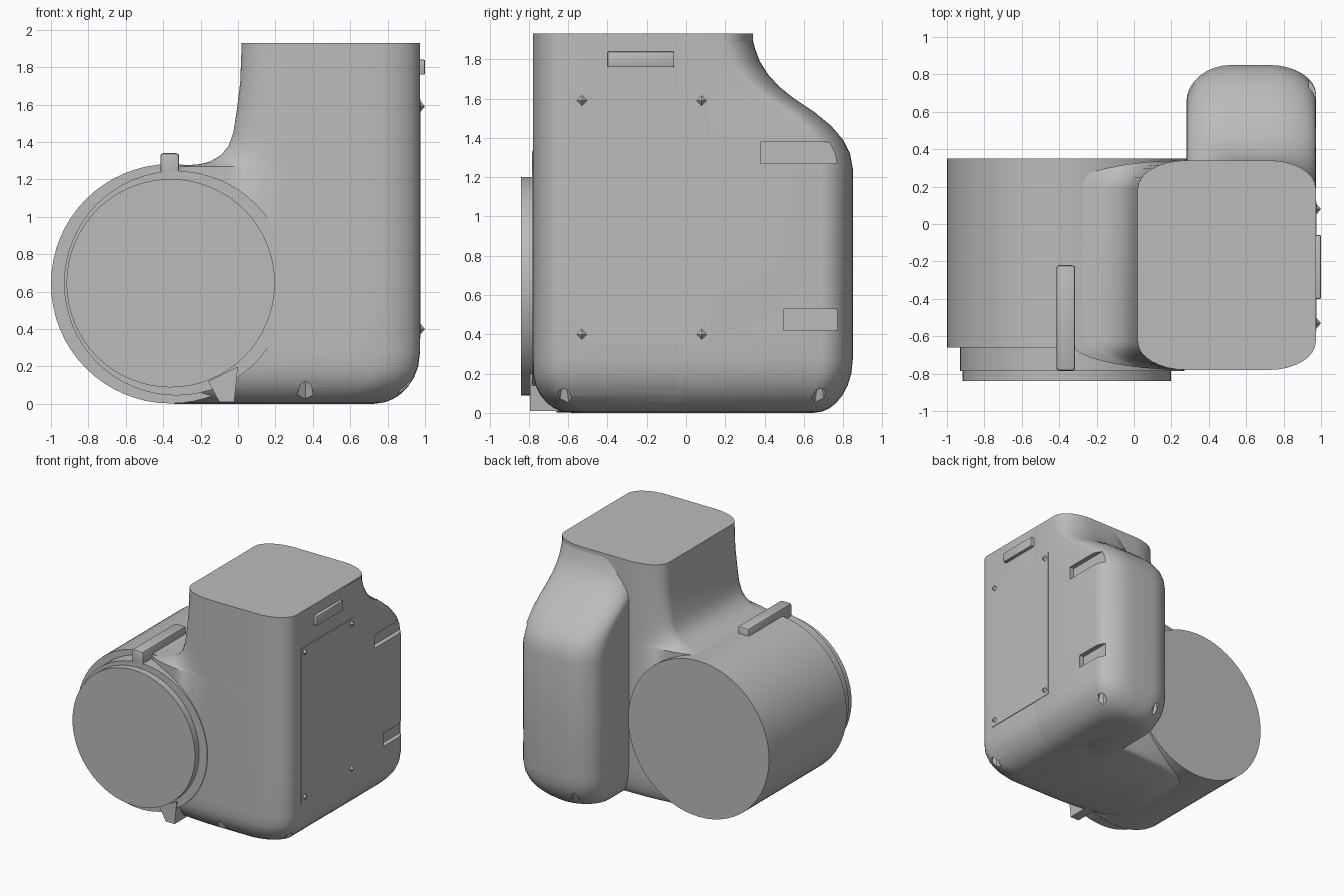
import bpy, bmesh, math
from mathutils import Vector

cube = bpy.data.objects.get("Cube")
if cube:
    bpy.data.objects.remove(cube, do_unlink=True)

grey = bpy.data.materials.new("plain_grey")
grey.use_nodes = True
GREY = (0.5, 0.5, 0.5, 1)
grey.diffuse_color = GREY
grey.node_tree.nodes["Principled BSDF"].inputs["Base Color"].default_value = GREY


def finish(name, bm, angle=35):
    bmesh.ops.recalc_face_normals(bm, faces=bm.faces)
    mesh = bpy.data.meshes.new(name)
    bm.to_mesh(mesh)
    bm.free()
    ob = bpy.data.objects.new(name, mesh)
    bpy.context.collection.objects.link(ob)
    mesh.materials.append(grey)
    smooth(ob, angle)
    return ob


def smooth(ob, angle=35):
    bpy.ops.object.select_all(action='DESELECT')
    ob.select_set(True)
    bpy.context.view_layer.objects.active = ob
    bpy.ops.object.shade_smooth_by_angle(angle=math.radians(angle))


def loft(name, rings):
    """Skin a stack of closed rings and cap both ends."""
    bm = bmesh.new()
    loops = [[bm.verts.new(p) for p in ring] for ring in rings]
    n = len(loops[0])
    for a, b in zip(loops, loops[1:]):
        for i in range(n):
            j = (i + 1) % n
            bm.faces.new((a[i], a[j], b[j], b[i]))
    bm.faces.new(loops[0])
    bm.faces.new(loops[-1])
    return finish(name, bm)


def outline(x0, x1, y0, y1, corners, z, steps=8):
    """Rectangle with elliptical corners, given as (rx, ry) from back right, anticlockwise."""
    ring = []
    signs = [(1, 1), (-1, 1), (-1, -1), (1, -1)]
    for k, ((sx, sy), (rx, ry)) in enumerate(zip(signs, corners)):
        cx = (x1 if sx > 0 else x0) - sx * rx
        cy = (y1 if sy > 0 else y0) - sy * ry
        for i in range(steps + 1):
            t = math.pi / 2 * (k + i / steps)
            ring.append((cx + rx * math.cos(t), cy + ry * math.sin(t), z))
    return ring


def under(z, height, depth):
    """Inset of the rounded bottom edge at a height."""
    u = max(0, 1 - z / height)
    return depth * (1 - math.sqrt(1 - u * u))


def cylinder(name, x, z, radius, y0, y1, sides=64):
    ring = [2 * math.pi * i / sides for i in range(sides)]
    return loft(name, [[(x + radius * math.cos(t), y, z + radius * math.sin(t))
                        for t in ring] for y in (y0, y1)])


def box(name, lo, hi, bevel=0):
    bm = bmesh.new()
    bmesh.ops.create_cube(bm, size=1)
    lo, hi = Vector(lo), Vector(hi)
    for v in bm.verts:
        v.co = (lo + hi) / 2 + v.co * (hi - lo)
    if bevel:
        bmesh.ops.bevel(bm, geom=bm.edges[:], offset=bevel, segments=2,
                        profile=0.5, affect='EDGES')
    return finish(name, bm)


def cone(name, base, direction, radius, depth, sides):
    bm = bmesh.new()
    bmesh.ops.create_cone(bm, cap_ends=True, segments=sides, radius1=radius,
                          radius2=0.004, depth=depth)
    turn = Vector((0, 0, 1)).rotation_difference(Vector(direction)).to_matrix()
    for v in bm.verts:
        v.co = turn @ (v.co + Vector((0, 0, depth / 2))) + Vector(base)
    return finish(name, bm)


def cut(target, cutter):
    cutter.hide_render = True
    mod = target.modifiers.new("cut", 'BOOLEAN')
    mod.operation = 'DIFFERENCE'
    mod.solver = 'EXACT'
    mod.object = cutter
    bpy.ops.object.select_all(action='DESELECT')
    target.select_set(True)
    bpy.context.view_layer.objects.active = target
    bpy.ops.object.modifier_apply(modifier=mod.name)
    bpy.data.objects.remove(cutter, do_unlink=True)


bottom = [0, 0.008, 0.025, 0.05, 0.09, 0.14, 0.2, 0.28]

# Main tower, flaring on its left side onto the barrel
left_edge = [(z, -0.34) for z in bottom] + [
    (0.7, -0.34), (1.27, -0.34), (1.282, -0.2), (1.295, -0.15), (1.33, -0.09),
    (1.38, -0.05), (1.45, -0.025), (1.58, -0.005), (1.72, 0.012), (1.93, 0.02)]
rings = []
for z, left in left_edge:
    d = under(z, 0.22, 0.2)
    dx = under(z, 0.28, 0.25)
    lc, rc = (0.28 - left, 0.15), (0.25, 0.15)
    rings.append(outline(left, 0.972 - dx, -0.78 + d, 0.34 - d * 0.3,
                         [rc, lc, lc, rc], z))
tower = loft("main_tower", rings)

# Rear bulge, sloping up into the tower
back_edge = [(z, 0.85) for z in bottom] + [
    (0.75, 0.85), (1.24, 0.85), (1.32, 0.835), (1.39, 0.8), (1.46, 0.74),
    (1.53, 0.655), (1.6, 0.55), (1.66, 0.475), (1.72, 0.42), (1.79, 0.375),
    (1.86, 0.35), (1.92, 0.335)]
rings = []
for z, back in back_edge:
    d = under(z, 0.28, 0.2)
    rings.append(outline(0.28 + d * 0.5, 0.974 - under(z, 0.28, 0.25), -0.05, back - d,
                         [(0.25, 0.16), (0.24, 0.2), (0.02, 0.02), (0.02, 0.02)], z))
bulge = loft("rear_bulge", rings)

# Slots in the right rear corner of the bulge
for z0, z1, y0 in ((1.27, 1.38, 0.38), (0.42, 0.53, 0.5)):
    cut(bulge, box("slot_cutter", (0.935, y0, z0), (1.2, 0.77, z1)))

# Screw recesses round the bottom edge
for target, x, y in ((tower, 0.36, -0.73), (tower, 0.9, -0.62), (tower, 0.91, 0.06),
                     (bulge, 0.9, 0.68), (bulge, 0.45, 0.8)):
    cut(target, cone("recess_cutter", (x, y, 0.03), (0, 0, 1), 0.055, 0.17, 6))
smooth(tower)
smooth(bulge)

# Barrel with its stepped front and cap
cylinder("barrel", -0.36, 0.642, 0.64, -0.66, 0.35)
cylinder("barrel_flange", -0.33, 0.645, 0.6, -0.785, -0.6)
cylinder("barrel_cap", -0.36, 0.645, 0.557, -0.84, -0.75)

# Ridge on top of the barrel and foot tab below the flange
box("barrel_ridge", (-0.415, -0.785, 1.2), (-0.315, -0.22, 1.34), 0.015)
tab = [(-0.16, 0.12), (-0.1, 0.01), (-0.02, 0.01), (0.0, 0.2)]
loft("foot_tab", [[(x, y, z) for x, z in tab] for y in (-0.795, -0.5)])

# Side panel, with corner studs and a button above it
box("side_panel", (0.95, -0.57, 0.35), (0.977, 0.12, 1.63))
for y in (-0.53, 0.08):
    for z in (0.4, 1.59):
        cone("panel_stud", (0.965, y, z), (1, 0, 0), 0.04, 0.032, 4)
box("side_button", (0.95, -0.4, 1.76), (1.0, -0.06, 1.84), 0.006)
